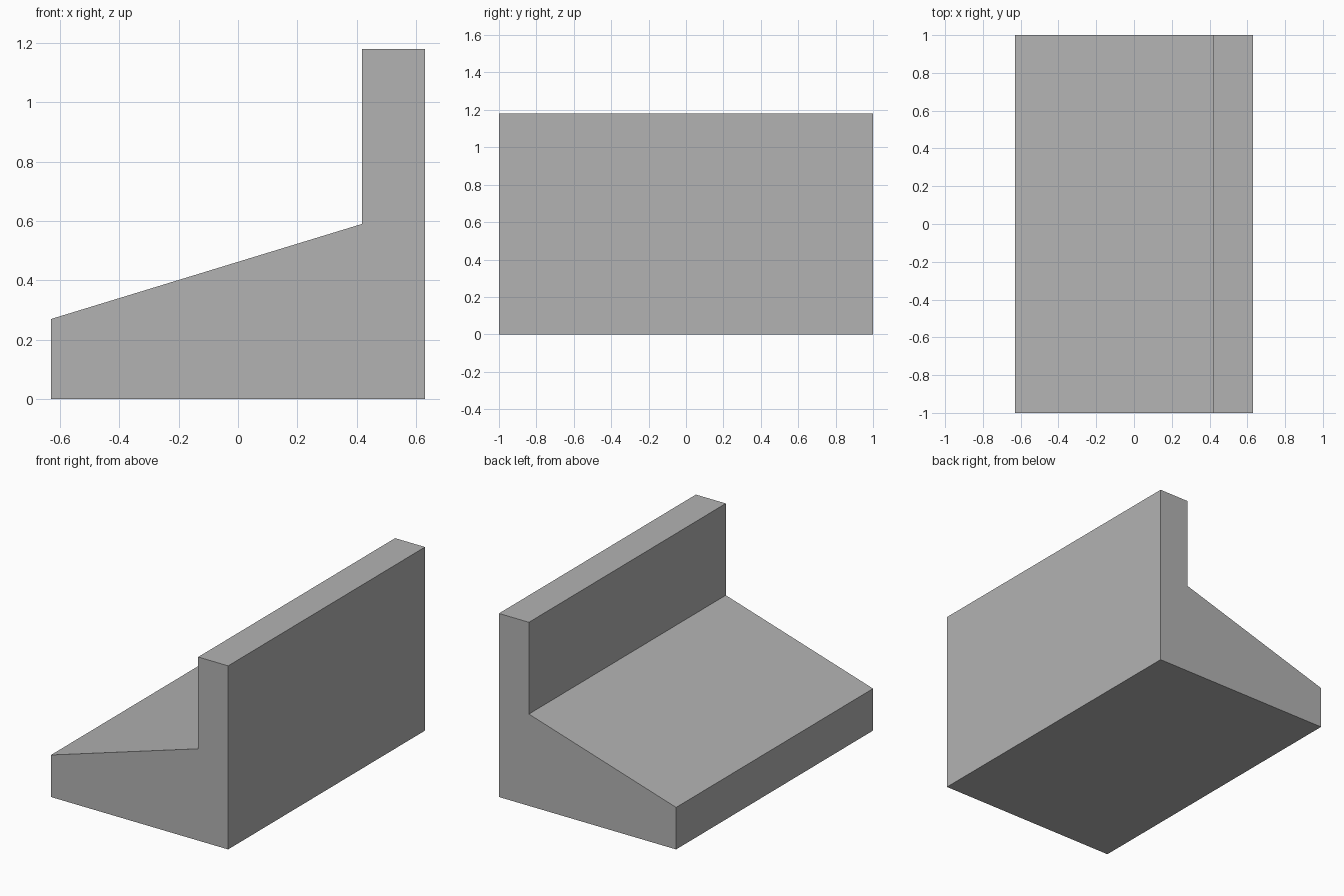
import bpy
import bmesh
from mathutils import Vector

default_cube = bpy.data.objects.get("Cube")
if default_cube:
    bpy.data.objects.remove(default_cube, do_unlink=True)

# Plain grey material
grey = bpy.data.materials.new("plain_grey")
grey.use_nodes = True
colour = (0.45, 0.45, 0.45, 1.0)
grey.diffuse_color = colour
grey.node_tree.nodes["Principled BSDF"].inputs["Base Color"].default_value = colour


def extrude_profile(name, profile, depth, material):
    """Extrude an x-z outline along y, centred on y = 0."""
    bm = bmesh.new()
    outline = [bm.verts.new((x, -depth / 2, z)) for x, z in profile]
    face = bm.faces.new(outline)
    result = bmesh.ops.extrude_face_region(bm, geom=[face], use_keep_orig=True)
    moved = [v for v in result["geom"] if isinstance(v, bmesh.types.BMVert)]
    bmesh.ops.translate(bm, verts=moved, vec=Vector((0, depth, 0)))
    bmesh.ops.recalc_face_normals(bm, faces=bm.faces)
    mesh = bpy.data.meshes.new(name)
    bm.to_mesh(mesh)
    bm.free()
    mesh.materials.append(material)
    obj = bpy.data.objects.new(name, mesh)
    bpy.context.collection.objects.link(obj)
    return obj


# Sloped base with an upright wall along its left edge
half_width = 0.63
wall_x = 0.417
low_z, slope_top_z, wall_top_z = 0.27, 0.59, 1.18
profile = [
    (-half_width, 0), (half_width, 0),
    (half_width, wall_top_z), (wall_x, wall_top_z),
    (wall_x, slope_top_z), (-half_width, low_z),
]
extrude_profile("sloped_base_with_wall", profile, 2.0, grey)
